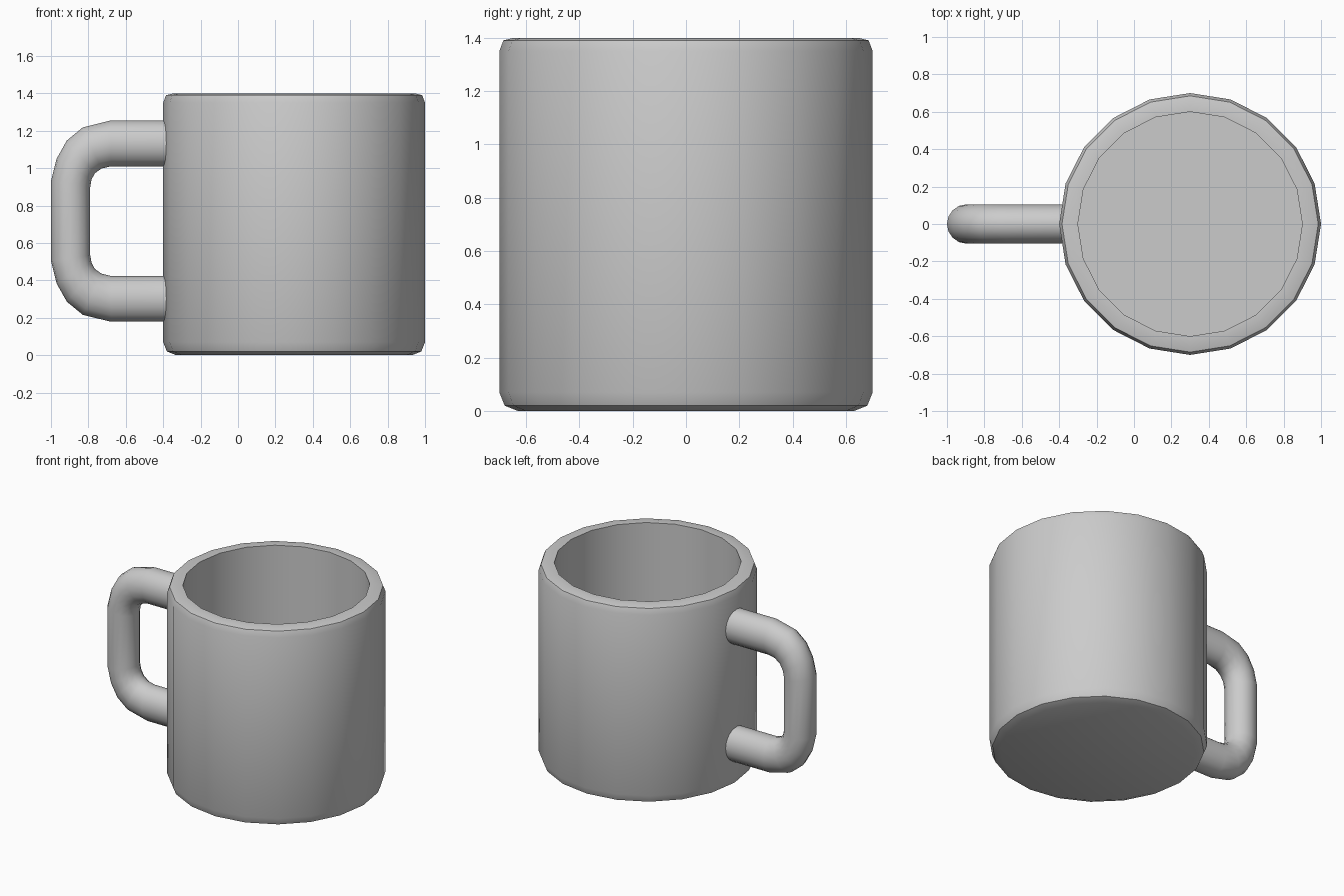
import bpy, bmesh, math

if "Cube" in bpy.data.objects:
    bpy.data.objects.remove(bpy.data.objects["Cube"])

CX = 0.30        # mug axis
MID_Z = 0.717    # handle mirror height


def finish(name, bm):
    bmesh.ops.recalc_face_normals(bm, faces=bm.faces)
    mesh = bpy.data.meshes.new(name)
    bm.to_mesh(mesh)
    bm.free()
    obj = bpy.data.objects.new(name, mesh)
    bpy.context.collection.objects.link(obj)
    bpy.ops.object.select_all(action='DESELECT')
    obj.select_set(True)
    bpy.context.view_layer.objects.active = obj
    bpy.ops.object.shade_smooth_by_angle(angle=math.radians(32))
    return obj


def skin(name, rings):
    # bridge consecutive vertex rings and cap both ends
    bm = bmesh.new()
    loops = [[bm.verts.new(p) for p in ring] for ring in rings]
    n = len(loops[0])
    for a, b in zip(loops, loops[1:]):
        for i in range(n):
            j = (i + 1) % n
            bm.faces.new((a[i], a[j], b[j], b[i]))
    bm.faces.new(loops[0])
    bm.faces.new(loops[-1])
    return finish(name, bm)


def angles(n):
    return [2 * math.pi * i / n for i in range(n)]


# Cup: 20-sided turned profile, from outer base over the rim to the inner floor
profile = [(0.63, 0), (0.68, 0.02), (0.70, 0.07), (0.70, 1.35),
           (0.685, 1.39), (0.645, 1.40), (0.60, 1.40), (0.60, 0.10)]
skin("cup", [[(CX + r * math.cos(a), r * math.sin(a), z) for a in angles(20)]
             for r, z in profile])

# Handle: outer and inner (x, z) edge of each section of the upper half
upper = [((-0.35, 1.255), (-0.35, 1.01)), ((-0.68, 1.255), (-0.68, 1.01)),
         ((-0.83, 1.218), (-0.73, 0.998)), ((-0.915, 1.148), (-0.765, 0.973)),
         ((-0.97, 1.05), (-0.783, 0.94)), ((-1.0, 0.93), (-0.79, 0.90))]
lower = [tuple((x, 2 * MID_Z - z) for x, z in pair) for pair in reversed(upper)]
rings = []
for (ox, oz), (ix, iz) in upper + lower:
    rings.append([((ox + ix) / 2 + (ox - ix) / 2 * math.cos(a),
                   0.105 * math.sin(a),
                   (oz + iz) / 2 + (oz - iz) / 2 * math.cos(a))
                  for a in angles(16)])
skin("handle", rings)
